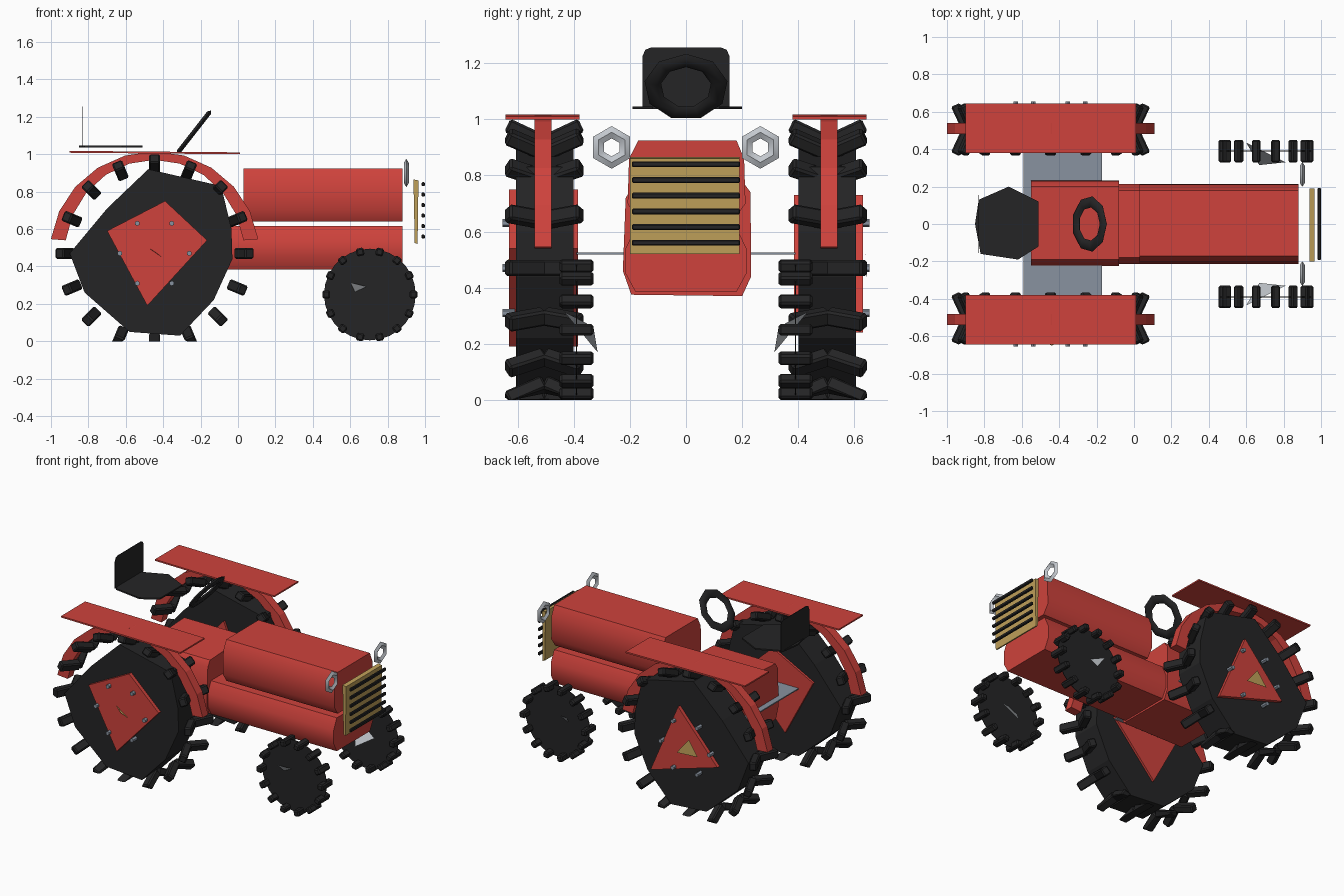
import bpy, bmesh, math
from mathutils import Matrix, Vector

if "Cube" in bpy.data.objects:
    bpy.data.objects.remove(bpy.data.objects["Cube"])


def material(name, rgb):
    m = bpy.data.materials.new(name)
    m.diffuse_color = (*rgb, 1)
    m.use_nodes = True
    m.node_tree.nodes["Principled BSDF"].inputs["Base Color"].default_value = m.diffuse_color
    return m


RED = material("red paint", (0.62, 0.055, 0.045))
BLACK = material("black rubber", (0.018, 0.018, 0.019))
GOLD = material("gold", (0.52, 0.35, 0.10))
SILVER = material("silver", (0.55, 0.58, 0.62))
GREY = material("grey steel", (0.25, 0.29, 0.35))


def finish(name, bm, mat, smooth=0):
    bmesh.ops.recalc_face_normals(bm, faces=bm.faces)
    me = bpy.data.meshes.new(name)
    bm.to_mesh(me)
    bm.free()
    me.materials.append(mat)
    if smooth:
        me.shade_smooth()
        me.set_sharp_from_angle(angle=math.radians(smooth))
    ob = bpy.data.objects.new(name, me)
    bpy.context.collection.objects.link(ob)
    return ob


def add_prism(bm, pts, axis, a, b):
    """Extrude a 2D outline along an axis; x: (y,z), y: (x,z), z: (x,y)."""
    i = "xyz".index(axis)

    def place(p, d):
        c = list(p)
        c.insert(i, d)
        return bm.verts.new(c)
    lo, hi = [place(p, a) for p in pts], [place(p, b) for p in pts]
    bm.faces.new(lo)
    bm.faces.new(hi)
    for k in range(len(pts)):
        j = (k + 1) % len(pts)
        bm.faces.new((lo[k], lo[j], hi[j], hi[k]))


def prism(name, pts, axis, a, b, mat, smooth=0):
    bm = bmesh.new()
    add_prism(bm, pts, axis, a, b)
    return finish(name, bm, mat, smooth)


def sheet(name, pts, mat):
    bm = bmesh.new()
    bm.faces.new([bm.verts.new(p) for p in pts])
    return finish(name, bm, mat)


def add_box(bm, size, matrix, bevel=0.0):
    part = bmesh.new()
    bmesh.ops.create_cube(part, size=1, matrix=Matrix.Diagonal((*size, 1)))
    if bevel:
        bmesh.ops.bevel(part, geom=part.edges[:], offset=bevel, segments=1, affect='EDGES')
    part.transform(matrix)
    me = bpy.data.meshes.new("temp")
    part.to_mesh(me)
    part.free()
    bm.from_mesh(me)
    bpy.data.meshes.remove(me)


def ring(name, n, m, radius, r_wide, r_thin, matrix, mat):
    """Low-poly ring about local z with a flattened section."""
    bm = bmesh.new()
    loops = []
    for k in range(n):
        t = 2 * math.pi * k / n
        loop = []
        for j in range(m):
            s = 2 * math.pi * j / m
            r = radius + r_wide * math.cos(s)
            loop.append(bm.verts.new(matrix @ Vector((r * math.cos(t), r * math.sin(t), r_thin * math.sin(s)))))
        loops.append(loop)
    for k in range(n):
        p, q = loops[k], loops[(k + 1) % n]
        for j in range(m):
            i = (j + 1) % m
            bm.faces.new((p[j], p[i], q[i], q[j]))
    return finish(name, bm, mat, 50)


def lugs(name, cx, cz, radius, count, size, offsets, tilt=0.0):
    """Tread blocks around a wheel, flattened where they meet the ground."""
    bm = bmesh.new()
    for k in range(count):
        spin = Matrix.Rotation(2 * math.pi * k / count, 4, 'Y')
        for y, side in offsets:
            mt = (Matrix.Translation((cx, y, cz)) @ spin @ Matrix.Translation((radius, 0, 0))
                  @ Matrix.Rotation(-side * tilt, 4, 'Z'))
            add_box(bm, size, mt, 0.008)
    for v in bm.verts:
        v.co.z = max(v.co.z, 0)
    return finish(name, bm, BLACK)


# hood, lower body and gearbox
prism("hood", [(-.17, .925), (.18, .925), (.207, .86), (.212, .70), (.17, .64),
               (-.17, .64), (-.208, .70), (-.203, .86)], "x", .03, .88, RED, 50)
prism("lower_body", [(-.18, .615), (.18, .615), (.215, .54), (.215, .45), (.18, .385),
                     (-.18, .385), (-.215, .45), (-.215, .54)], "x", -.10, .88, RED, 50)
prism("gearbox", [(-.19, .76), (.20, .78), (.23, .74), (.232, .44), (.20, .37),
                  (-.195, .375), (-.225, .46), (-.215, .72)], "x", -.55, -.08, RED, 50)

# rear axle
prism("rear_axle", [(-.59, -.39), (-.17, -.39), (-.17, .39), (-.59, .39)], "z", .518, .526, GREY)

# grille with bars
prism("grille", [(.938, .865), (.965, .86), (.96, .52), (.945, .525)], "y", -.20, .19, GOLD)
bm = bmesh.new()
for k in range(6):
    add_box(bm, (.017, .385, .021), Matrix.Translation((.99, 0, .56 + .056 * k)), .004)
finish("grille_bars", bm, BLACK)

# steering wheel
ring("steering_wheel", 9, 6, .12, .03, .014,
     Matrix.Translation((-.238, 0, 1.115)) @ Matrix.Rotation(math.radians(-52), 4, 'Y'), BLACK)

# seat pan and thin backrest
prism("seat", [(-.85, 0), (-.83, .13), (-.67, .20), (-.51, .12), (-.51, -.12),
               (-.62, -.19), (-.82, -.16)], "z", 1.036, 1.046, BLACK)
prism("seat_backrest", [(-.155, 1.04), (.155, 1.04), (.155, 1.225), (.145, 1.248), (.125, 1.256),
                        (-.125, 1.256), (-.145, 1.248), (-.155, 1.225)], "x", -.832, -.828, BLACK)

WX, WZ = -.446, .47
tire = [(-.90, .47), (-.70, .71), (-.48, .92), (-.09, .83), (-.035, .60), (-.03, .44),
        (-.13, .22), (-.31, .03), (-.58, .05), (-.82, .26)]
hubs = {-1: [(-.39, .75), (-.165, .54), (-.485, .19), (-.70, .59)],
        1: [(-.38, .73), (-.68, .39), (-.17, .24)]}
caps = {-1: [(-.51, -.62, .52), (-.44, -.65, .475), (-.38, -.62, .43)],
        1: [(-.47, .64, .53), (-.54, .645, .43), (-.38, .645, .42)]}

for s, side in ((-1, "right"), (1, "left")):
    # rear wheel
    prism(side + "_rear_tire", tire, "y", s * .40, s * .605, BLACK)
    lugs(side + "_rear_lugs", WX, WZ, .478, 16, (.052, .145, .058),
         [(s * .505 + .066, 1), (s * .505 - .066, -1)], math.radians(25))
    prism(side + "_rear_hub", hubs[s], "y", s * .385, s * .63, RED)
    sheet(side + "_rear_cap", caps[s], GOLD)
    bm = bmesh.new()
    for k in range(6):
        a = math.pi * k / 3
        bmesh.ops.create_cone(bm, cap_ends=True, segments=6, radius1=.014, radius2=.014, depth=.045,
                              matrix=Matrix.Translation((WX + .185 * math.cos(a), s * .632, WZ + .185 * math.sin(a)))
                              @ Matrix.Rotation(math.pi / 2, 4, 'X'))
    finish(side + "_rear_bolts", bm, GREY)

    # fender arch and flat top
    arc = [math.radians(8 + 164 * k / 10) for k in range(11)]
    outline = [(WX + .56 * math.cos(a), WZ + .545 * math.sin(a)) for a in arc]
    outline += [(WX + .48 * math.cos(a), WZ + .50 * math.sin(a)) for a in reversed(arc)]
    outline = [(x, max(z, .525)) for x, z in outline]
    prism(side + "_fender_arch", outline, "y", s * .48, s * .54, RED)
    prism(side + "_fender_top", [(-.90, 1.008), (.01, 1.0), (.01, 1.01), (-.90, 1.018)],
          "y", s * .38, s * .643, RED)

    # front wheel: flat disc, tread blocks and hub plate
    disc = [(.705 + .245 * math.cos(math.pi * k / 14), .25 + .245 * math.sin(math.pi * k / 14)) for k in range(28)]
    prism(side + "_front_tire", disc, "y", s * .39 - .002, s * .39 + .002, BLACK)
    lugs(side + "_front_lugs", .705, .25, .233, 14, (.042, .12, .042), [(s * .39, 1)])
    sheet(side + "_front_hub", [(.60, s * .435, .315), (.81, s * .33, .26), (.67, s * .315, .17)], SILVER)

    # headlight
    ring(side + "_headlight", 6, 4, .054, .022, .013,
         Matrix.Translation((.90, s * .265, .90)) @ Matrix.Rotation(math.pi / 2, 4, 'Y'), SILVER)
